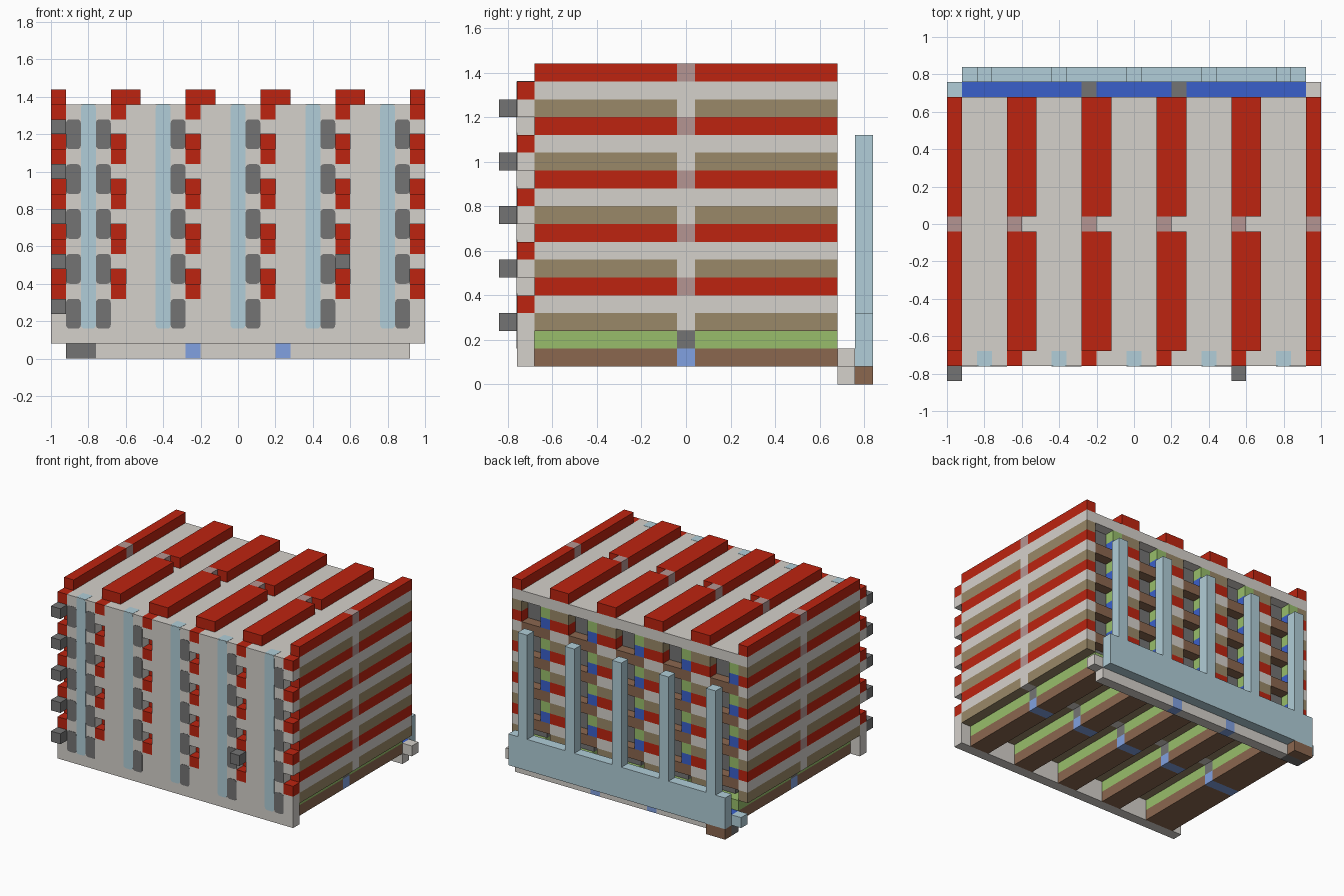
import bpy
import bmesh

if "Cube" in bpy.data.objects:
    bpy.data.objects.remove(bpy.data.objects["Cube"], do_unlink=True)

U = 0.08  # one grid cell


def material(name, hexcode):
    def linear(v):
        v /= 255
        return v / 12.92 if v <= 0.04045 else ((v + 0.055) / 1.055) ** 2.4
    col = [linear(b) for b in bytes.fromhex(hexcode)] + [1.0]
    m = bpy.data.materials.new(name)
    m.use_nodes = True
    m.diffuse_color = col
    m.node_tree.nodes["Principled BSDF"].inputs["Base Color"].default_value = col
    return m


beige = material("warm grey", "D5D1CB")
red = material("red", "BD2410")
grey = material("dark grey", "747474")
tan = material("tan", "9A8968")
brown = material("brown", "8B674F")
green = material("green", "98BE6B")
pale = material("pale blue", "B1CED8")
blue = material("deep blue", "3A60CB")
peri = material("periwinkle", "81A1E1")
mauve = material("mauve", "B59592")


def boxes(name, mat, spans, rounding=0):
    """Boxes given as cell spans (x0, x1, y0, y1, z0, z1); rounding softens edges along y."""
    bm = bmesh.new()
    for x0, x1, y0, y1, z0, z1 in spans:
        vs = bmesh.ops.create_cube(bm, size=1)["verts"]
        for v in vs:
            v.co.x = ((x0 + x1) / 2 + v.co.x * (x1 - x0) - 12.5) * U
            v.co.y = ((y0 + y1) / 2 + v.co.y * (y1 - y0) - 10.5) * U
            v.co.z = ((z0 + z1) / 2 + v.co.z * (z1 - z0)) * U
    if rounding:
        edges = [e for e in bm.edges
                 if abs(e.verts[0].co.x - e.verts[1].co.x) < 1e-5
                 and abs(e.verts[0].co.z - e.verts[1].co.z) < 1e-5]
        bmesh.ops.bevel(bm, geom=edges, offset=rounding, segments=3,
                        profile=0.5, affect='EDGES')
    me = bpy.data.meshes.new(name)
    bm.to_mesh(me)
    bm.free()
    me.materials.append(mat)
    ob = bpy.data.objects.new(name, me)
    bpy.context.collection.objects.link(ob)
    return ob


walls = [(0, 1), (4, 6), (9, 11), (14, 16), (19, 21), (24, 25)]
fingers = [2, 7, 12, 17, 22]
keels = [(1, 4)] + [(f, f + 2) for f in fingers[1:]]
floors = [4, 7, 10, 13, 16]
halves = [(2, 10), (11, 19)]


def bars(name, mat, mid_name, mid_mat, rows, levels, half_mid=False):
    """Long bars, split around a short middle link."""
    boxes(name, mat, [(a, b, c, d, z, z + 1)
                      for a, b in rows for c, d in halves for z in levels])
    boxes(mid_name, mid_mat, [(a, a + 1 if half_mid else b, 10, 11, z, z + 1)
                              for a, b in rows for z in levels])


# Base bars hang between the wall stacks
bars("base_bars", brown, "base_links", peri, keels, [1])
bars("lower_bars", green, "lower_links", grey, keels, [2])

# Wall stacks
bars("support_bars", tan, "support_links", beige, walls, [z - 1 for z in floors])
bars("red_bars", red, "red_links", mauve, walls, [z + 1 for z in floors], True)
boxes("wall_spacers", beige, [(a, b, 2, 19, z, z + 1) for a, b in walls for z in floors[:-1]])
boxes("top_panel", beige, [(0, 25, 2, 19, 16, 17)])

# Shelves and recessed cores between the walls
boxes("shelves", brown, [(f - 1, f + 2, 2, 19, z, z + 1) for f in fingers for z in floors[:-1]])
boxes("cores", grey, [(f, f + 2, 2, 18, z - 2, z) for f in fingers for z in floors[1:]])
boxes("lowest_cores", grey, [(f, f + 2, 2, 18, 3, 4) for f in fingers])
boxes("green_stops", green, [(f - 1, f, 2, 19, z - 1, z) for f in fingers for z in floors[1:]])
boxes("blue_stops", blue, [(f - 1, f, 2, 19, z - 2, z - 1) for f in fingers for z in floors[1:]])

# Front panel with slots, and the tabs that hook into them
solid = [(a[0] + 1, b[0], 1, 2, 1, 17) for a, b in zip(walls, walls[1:])]
slotted = [(a, a + 1, 1, 2, lo, hi) for a, b in walls
           for lo, hi in [(1, 4)] + [(z - 1, z) for z in floors[1:]]]
boxes("front_panel", beige, solid + slotted)
boxes("bar_tabs", red, [(a, a + 1, 1, 2, z, z + 1) for a, b in walls for z in floors])

# Painted marks on the front panel
T = 0.02
boxes("front_stripes", pale, [(x, x + 1, 1 - T, 1, 2, 17) for x in fingers], 0.02)
boxes("stripe_tops", pale, [(x, x + 1, 1, 2, 17, 17 + T) for x in fingers])
boxes("front_patches", grey, [(x, x + 1, 1 - T, 1, z - 2, z)
                              for x in [1] + [f + 1 for f in fingers] for z in floors], 0.02)

# Front pins
boxes("front_pins", grey, [(0, 1, 0, 1, z - 1, z) for z in floors] + [(19, 20, 0, 1, 6, 7)])

# Rear cross rail
boxes("rail", blue, [(1, 9, 19, 20, 1, 2), (10, 15, 19, 20, 1, 2), (16, 24, 19, 20, 1, 2)])
boxes("rail_joints", grey, [(x, x + 1, 19, 20, 1, 2) for x in (9, 15)])
boxes("rail_right_end", pale, [(0, 1, 19, 20, 1, 2)])
boxes("rail_left_end", beige, [(24, 25, 19, 20, 1, 2)])

# Lower rail under it
boxes("lower_rail", beige, [(3, 9, 19, 20, 0, 1), (10, 15, 19, 20, 0, 1), (16, 24, 19, 20, 0, 1)])
boxes("lower_rail_joints", peri, [(x, x + 1, 19, 20, 0, 1) for x in (9, 15)])
boxes("lower_rail_end", grey, [(1, 3, 19, 20, 0, 1)])
boxes("foot_block", brown, [(1, 3, 20, 21, 0, 1)])

# Rear comb
boxes("rear_comb", pale, [(1, 24, 20, 21, 1, 4)] + [(x, x + 1, 20, 21, 4, 14) for x in fingers])
